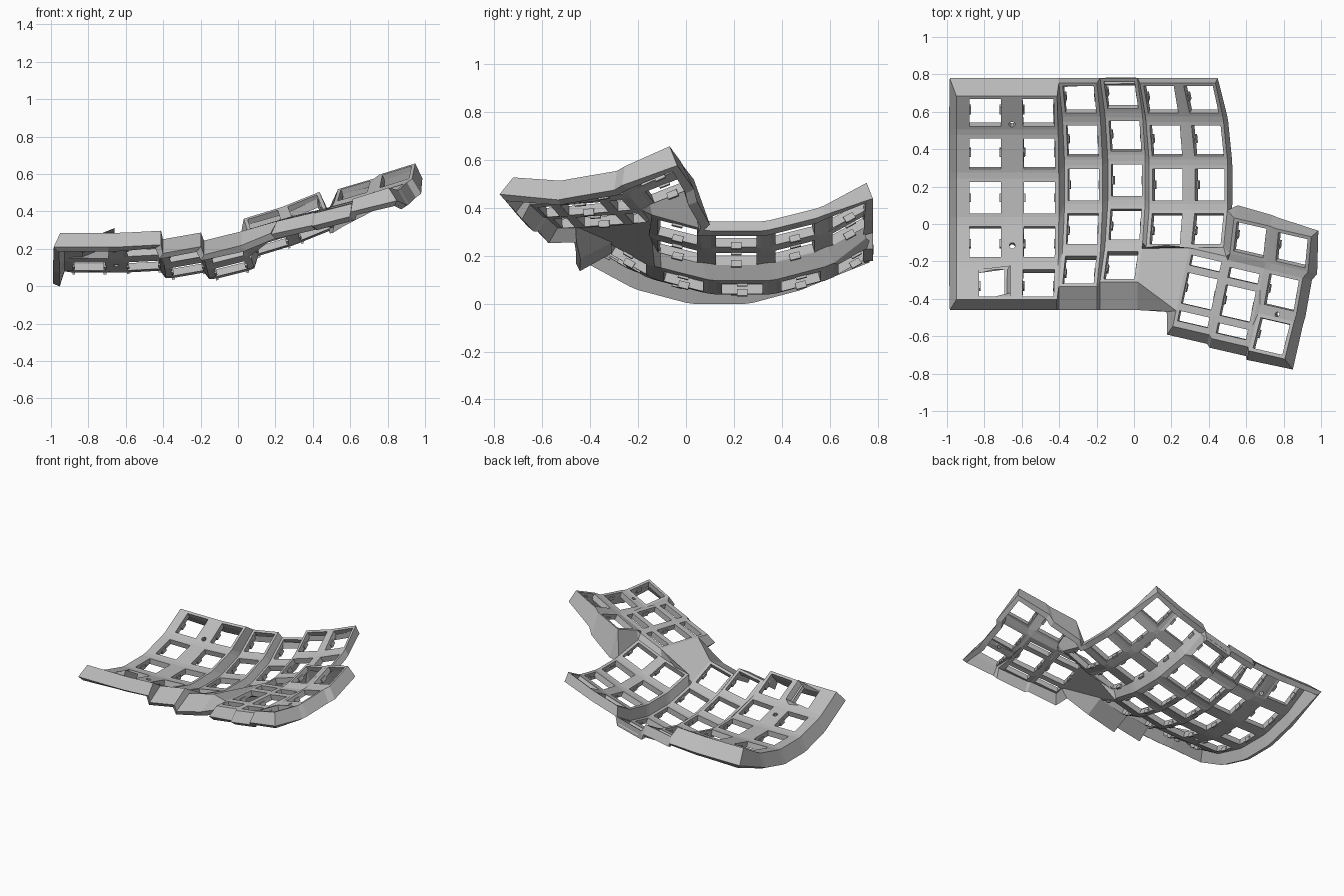
import bpy, bmesh, math
from mathutils import Matrix, Vector

cube = bpy.data.objects.get("Cube")
if cube:
    bpy.data.objects.remove(cube, do_unlink=True)

HALF, HOLE, RADIUS, THICK = 0.103, 0.084, 0.91, 0.04
grey = bpy.data.materials.new("plain_grey")
grey.use_nodes = True
grey.diffuse_color = (0.5, 0.5, 0.5, 1)
grey.node_tree.nodes["Principled BSDF"].inputs["Base Color"].default_value = (0.5, 0.5, 0.5, 1)

shell, clips = bmesh.new(), bmesh.new()


def face(*points):
    shell.faces.new([shell.verts.new(p) for p in points])


def strip(left, right):
    """Quads between two lines that run from front to back."""
    for i in range(min(len(left), len(right)) - 1):
        face(left[i], right[i], right[i + 1], left[i + 1])


def pierce(a, b, c, d, s, t, radius):
    """Quad with a small round screw hole."""
    quad = [a, b, c, d]
    mid = a.lerp(b, s).lerp(d.lerp(c, s), t)
    u, v = (b - a).normalized(), (d - a).normalized()

    def ring(i, side):
        ang = math.radians(225 + 90 * i + 22.5 * side)
        return mid + radius * (u * math.cos(ang) + v * math.sin(ang))
    for i in range(4):
        face(quad[i], quad[(i + 1) % 4], ring(i + 1, -1), ring(i, 1))
        face(quad[i], ring(i, 1), ring(i, -1))


def rect(m, x0, x1, y0, y1):
    return [m @ Vector((x, y, 0)) for x, y in ((x0, y0), (x1, y0), (x1, y1), (x0, y1))]


def add_clip(m, x, y=0):
    bmesh.ops.create_cube(clips, size=1, matrix=m @ Matrix.Translation((x, y, -0.035))
                          @ Matrix.Diagonal((0.014, 0.045, 0.028, 1)))


def column(cells, screw_web=None):
    """Stack framed cells front to back; returns the left and right edge lines."""
    left, right = [], []
    for n, (m, x0, x1, y0, y1, hole) in enumerate(cells):
        outer, inner = rect(m, x0, x1, y0, y1), rect(m, *hole)
        for i in range(4):
            j = (i + 1) % 4
            face(outer[i], outer[j], inner[j], inner[i])
        if hole[3] - hole[2] > HOLE:
            add_clip(m, hole[0])
            add_clip(m, hole[1])
        if left and (left[-1] - outer[0]).length < 0.0001:
            left.pop()
            right.pop()
        elif left and n == screw_web:
            pierce(left[-1], right[-1], outer[1], outer[0], 0.5, 0.5, 0.013)
        elif left:
            face(left[-1], right[-1], outer[1], outer[0])
        left += [outer[0], outer[3]]
        right += [outer[1], outer[2]]
    return left, right


def main_column(x, y, z, tilt, angles, x0=-HALF, front_shift=0):
    base = Matrix.Translation((x, y, z)) @ Matrix.Rotation(-math.radians(tilt), 4, 'Y')
    cells = []
    for n, deg in enumerate(angles):
        a = math.radians(deg)
        m = base @ Matrix.Translation((0, RADIUS * math.sin(a), RADIUS * (1 - math.cos(a))))
        s = front_shift if n == 0 else 0
        cells.append((m @ Matrix.Rotation(a, 4, 'X'), x0, HALF, -HALF, HALF,
                      (s - HOLE, s + HOLE, -HOLE, HOLE)))
    return column(cells)


def thumb_cells(x, y, z, tilt, pitch, tall=False):
    m = (Matrix.Translation((x, y, z)) @ Matrix.Rotation(math.radians(-13), 4, 'Z')
         @ Matrix.Rotation(-math.radians(tilt), 4, 'Y') @ Matrix.Rotation(math.radians(pitch), 4, 'X'))
    key = (m, -HALF, HALF, -HALF, HALF, (-HOLE, HOLE, -HOLE, HOLE))
    if not tall:
        return [key]
    # Tall keys get a narrow slot in front and behind
    end = 0.215
    return [(m, -HALF, HALF, -end, -HALF, (-HOLE, HOLE, -0.18, -0.125)), key,
            (m, -HALF, HALF, HALF, end, (-HOLE, HOLE, 0.125, 0.18))]


# Finger columns, each curved and tilted
five = [-30, -15, 0, 15, 30]
fingers = [
    main_column(-0.795, 0.14, 0.112, 0, five, -0.155, 0.05),
    main_column(-0.505, 0.14, 0.118, 3, five),
    main_column(-0.27, 0.21, 0.098, 10, five),
    main_column(-0.04, 0.235, 0.10, 14, five),
    main_column(0.18, 0.21, 0.225, 17, five[1:]),
    main_column(0.405, 0.21, 0.305, 22, five[1:]),
]

# Webs between the finger columns, with two screw holes in the first one
for n in range(5):
    a, b = fingers[n][1], fingers[n + 1][0]
    if n == 3:
        a = a[2:]
    for i in range(len(a) - 1):
        quad = (a[i], b[i], b[i + 1], a[i + 1])
        if n == 0 and i in (2, 8):
            pierce(*quad, 0.5, 0.4 if i == 2 else 0.15, 0.017)
        else:
            face(*quad)

# Thumb cluster: two tall keys and four single keys
t_in = column(thumb_cells(0.35, -0.36, 0.385, 13, 4, True))
t_mid = column(thumb_cells(0.555, -0.425, 0.435, 14, 5, True)
               + thumb_cells(0.62, -0.085, 0.51, 16, 22))
t_out = column(thumb_cells(0.735, -0.60, 0.49, 17, -4)
               + thumb_cells(0.789, -0.366, 0.507, 17, 10)
               + thumb_cells(0.843, -0.14, 0.585, 17, 25), screw_web=1)
strip(t_in[1], t_mid[0])
strip(t_mid[1], t_out[0])

# Bridge between finger columns and thumb cluster
d, (el, er), (fl, fr) = fingers[3][1], fingers[4], fingers[5]
in_front, in_back, in_right = t_in[0][0], t_in[0][-1], t_in[1][-1]
m_front, m_back = t_mid[0][-2], t_mid[0][-1]
joint = in_front.lerp(in_back, 0.2)
face(d[0], joint, in_back, d[1])
face(d[1], in_back, el[0], d[2])
face(in_back, er[0], el[0])
face(in_back, fl[0], er[0])
face(in_back, in_right, fr[0], fl[0])
face(in_right, m_front, fr[0])
face(fr[0], m_front, m_back, fr[1])

# Sloped rim running once around the whole outline
U, V = Vector((0.974, -0.225, 0)), Vector((0.225, 0.974, 0))
rim = []


def add_rim(p, u=0, v=0, drop=0.07):
    rim.append((p, p + U * u + V * v - Vector((0, 0, drop))))


for n in range(4):
    for side in range(2):
        p = fingers[n][side][0]
        x = p.x - 0.035 if n + side == 0 else p.x
        rim.append((p, Vector((x, -0.46, p.z - 0.075))))
rim.append((joint, Vector((0.175, -0.47, joint.z - 0.07))))
add_rim(in_front, -0.02, -0.05)
for p in (t_in[1][0], t_mid[0][0], t_mid[1][0], t_out[0][0]):
    add_rim(p, 0, -0.05)
add_rim(t_out[1][0], 0.055, -0.045)
for p in t_out[1][1:-1]:
    add_rim(p, 0.05, 0, 0.08)
add_rim(t_out[1][-1], 0.03, 0.04, 0.08)
add_rim(t_out[0][-1], 0, 0.06, 0.12)
add_rim(t_mid[1][-1], 0, 0.06, 0.15)
rim.append((m_back, Vector((0.555, 0.1, 0.33))))
for p in fr[1:-1]:
    rim.append((p, p + Vector((0.025, 0, -0.04))))
for n in reversed(range(6)):
    for side in (1, 0):
        p = fingers[n][side][-1]
        shift = 0.012 if n + side == 6 else -0.035 if n + side == 0 else 0
        rim.append((p, Vector((p.x + shift, 0.78, p.z - (0.085 if n < 2 else 0.065)))))
for p in reversed(fingers[0][0][1:-1]):
    rim.append((p, p + Vector((-0.04, 0, -0.098))))
for i, (p, out) in enumerate(rim):
    p2, out2 = rim[(i + 1) % len(rim)]
    face(out, out2, p2, p)


def finish(bm, name):
    mesh = bpy.data.meshes.new(name)
    bm.to_mesh(mesh)
    bm.free()
    mesh.materials.append(grey)
    ob = bpy.data.objects.new(name, mesh)
    bpy.context.scene.collection.objects.link(ob)
    return ob


bmesh.ops.remove_doubles(shell, verts=shell.verts, dist=0.0005)
body = finish(shell, "key_plate_shell")
solid = body.modifiers.new("thickness", 'SOLIDIFY')
solid.thickness, solid.offset = THICK, -1
finish(clips, "switch_clips")
